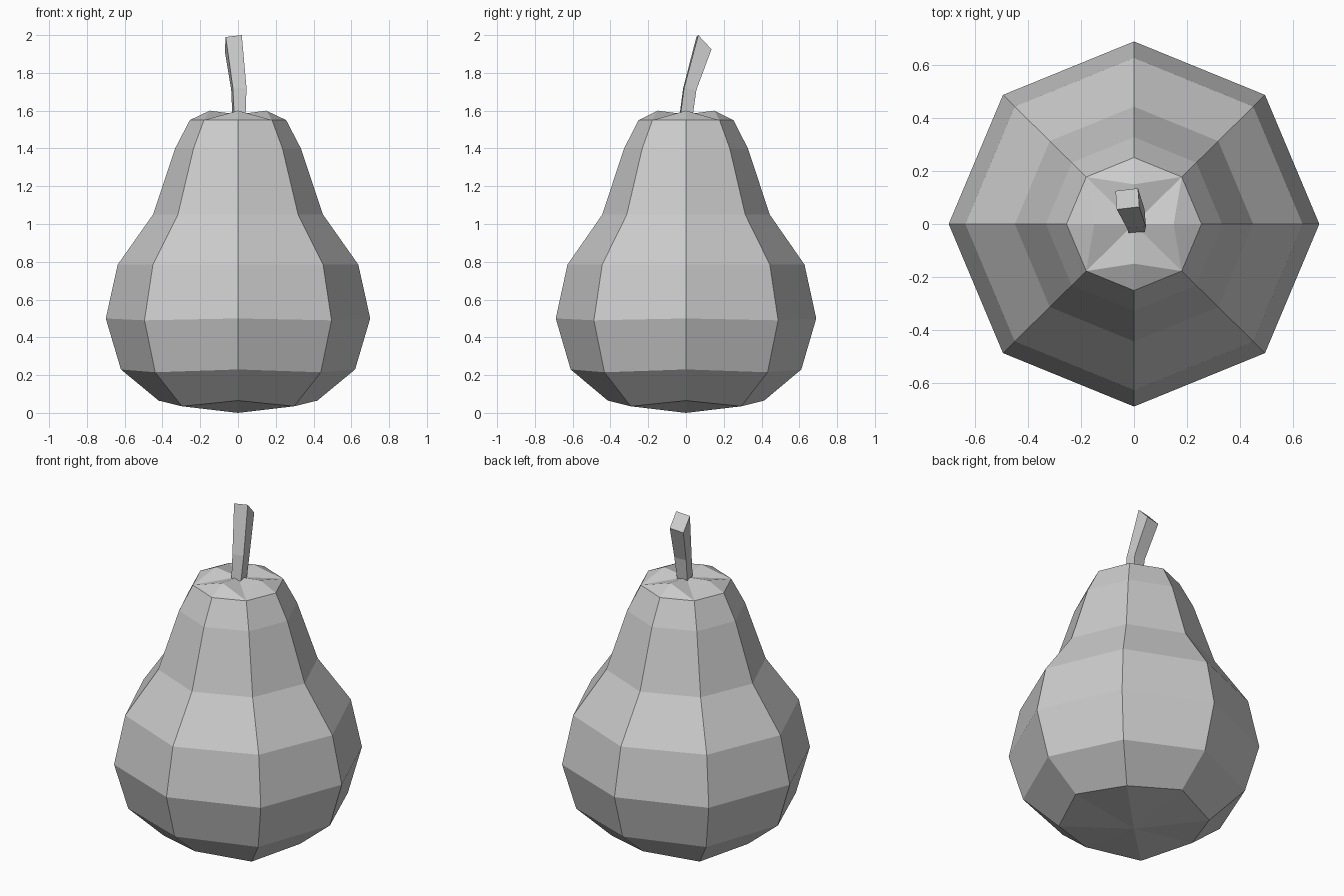
import bpy, bmesh, math

cube = bpy.data.objects.get("Cube")
if cube:
    bpy.data.objects.remove(cube, do_unlink=True)

grey = bpy.data.materials.new("light_grey")
grey.use_nodes = True
colour = (0.6, 0.6, 0.6, 1)
grey.diffuse_color = colour
grey.node_tree.nodes["Principled BSDF"].inputs["Base Color"].default_value = colour


def finish(bm, name):
    bmesh.ops.recalc_face_normals(bm, faces=bm.faces)
    mesh = bpy.data.meshes.new(name)
    bm.to_mesh(mesh)
    bm.free()
    mesh.materials.append(grey)
    obj = bpy.data.objects.new(name, mesh)
    bpy.context.collection.objects.link(obj)
    return obj


def bridge(bm, low, high):
    n = len(low)
    for i in range(n):
        j = (i + 1) % n
        bm.faces.new((low[i], low[j], high[j], high[i]))


# Fruit body: eight-sided rings as (radius, height, drop of the diagonal corners)
profile = [(0.42, 0.065, 0.03), (0.62, 0.23, 0.015), (0.70, 0.50, 0.01),
           (0.637, 0.785, 0), (0.45, 1.05, 0), (0.333, 1.40, 0), (0.255, 1.55, 0)]
bm = bmesh.new()
rings = []
for radius, height, drop in profile:
    ring = []
    for i in range(8):
        a = i * math.pi / 4
        ring.append(bm.verts.new((radius * math.cos(a), 0.985 * radius * math.sin(a),
                                  height - drop * (i % 2))))
    rings.append(ring)
for low, high in zip(rings, rings[1:]):
    bridge(bm, low, high)

# Shallow pointed underside
base = bm.verts.new((0, 0, 0))
for i in range(8):
    bm.faces.new((base, rings[0][(i + 1) % 8], rings[0][i]))

# Crown: four raised points around a dimple
dimple = bm.verts.new((0, 0, 1.58))
top = rings[-1]
for i in range(0, 8, 2):
    a = i * math.pi / 4
    peak = bm.verts.new((0.15 * math.cos(a), 0.15 * math.sin(a), 1.6))
    before, after = top[i - 1], top[i + 1]
    bm.faces.new((before, top[i], peak))
    bm.faces.new((top[i], after, peak))
    bm.faces.new((peak, after, dimple))
    bm.faces.new((before, peak, dimple))
finish(bm, "pear_body")

# Stem: bent square bar with a slanted end
sections = [
    [(-0.02, -0.035, 1.57), (0.04, -0.03, 1.57), (0.035, 0.035, 1.57), (-0.03, 0.03, 1.57)],
    [(-0.027, -0.015, 1.72), (0.045, -0.01, 1.72), (0.04, 0.055, 1.71), (-0.036, 0.05, 1.71)],
    [(-0.065, 0.055, 1.99), (0.02, 0.065, 2.0), (0.015, 0.135, 1.925), (-0.07, 0.125, 1.915)],
]
bm = bmesh.new()
loops = [[bm.verts.new(p) for p in s] for s in sections]
for low, high in zip(loops, loops[1:]):
    bridge(bm, low, high)
bm.faces.new(loops[0][::-1])
bm.faces.new(loops[-1])
finish(bm, "stem")
